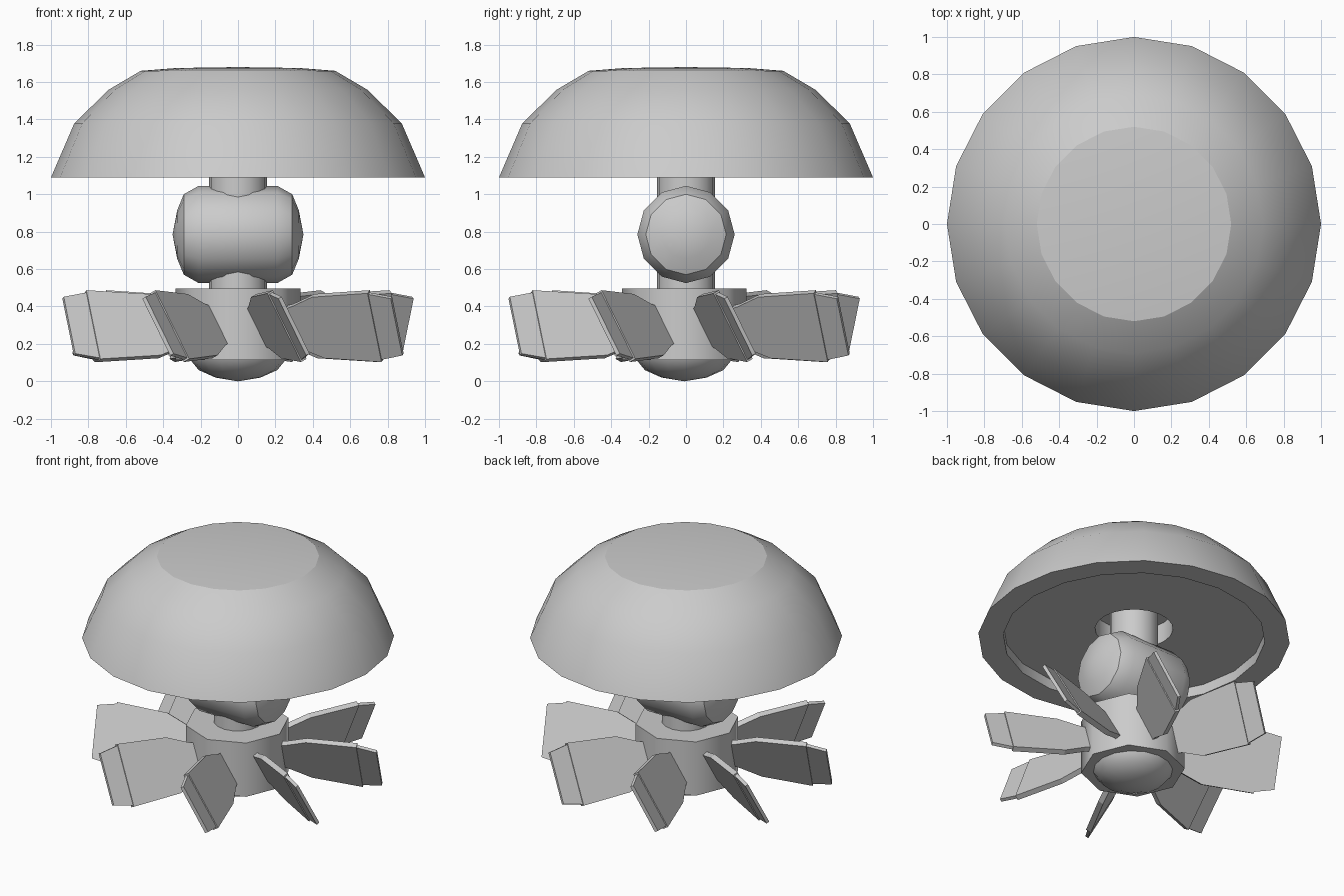
import bpy, bmesh, math
from mathutils import Matrix, Vector

if "Cube" in bpy.data.objects:
    bpy.data.objects.remove(bpy.data.objects["Cube"])


def finish(name, bm, angle=None, matrix=None):
    if matrix is not None:
        bm.transform(matrix)
    bmesh.ops.recalc_face_normals(bm, faces=bm.faces)
    me = bpy.data.meshes.new(name)
    bm.to_mesh(me)
    bm.free()
    ob = bpy.data.objects.new(name, me)
    bpy.context.collection.objects.link(ob)
    if angle:
        bpy.ops.object.select_all(action='DESELECT')
        ob.select_set(True)
        bpy.context.view_layer.objects.active = ob
        bpy.ops.object.shade_smooth_by_angle(angle=math.radians(angle))
    return ob


def lathe(name, profile, sides, angle, matrix=None):
    """Revolve (radius, height) points around z."""
    bm = bmesh.new()
    rings = []
    for r, z in profile:
        if r == 0:
            rings.append([bm.verts.new((0, 0, z))] * sides)
        else:
            rings.append([bm.verts.new((r * math.cos(2 * math.pi * i / sides),
                                        r * math.sin(2 * math.pi * i / sides), z))
                          for i in range(sides)])
    for a, b in zip(rings, rings[1:]):
        for i in range(sides):
            j = (i + 1) % sides
            quad = list(dict.fromkeys((a[i], a[j], b[j], b[i])))
            if len(quad) > 2:
                bm.faces.new(quad)
    return finish(name, bm, angle, matrix)


def plate(bm, stations, thick, to_world):
    """Flat symmetric plate from (radial position, half chord) stations."""
    outline = [(r, h) for r, h in stations] + [(r, -h) for r, h in reversed(stations)]
    sides = [[bm.verts.new(to_world(r, h, s * thick / 2)) for r, h in outline]
             for s in (-1, 1)]
    bm.faces.new(sides[0])
    bm.faces.new(list(reversed(sides[1])))
    n = len(outline)
    for i in range(n):
        j = (i + 1) % n
        bm.faces.new((sides[0][i], sides[0][j], sides[1][j], sides[1][i]))


# domed cap with recessed underside and a hole for the column
lathe("dome", [(0, 1.68), (0.33, 1.675), (0.52, 1.66), (0.69, 1.56), (0.875, 1.38),
               (1.0, 1.09), (0.84, 1.09), (0.84, 1.16), (0.25, 1.16),
               (0.25, 1.3), (0, 1.3)], 20, 25)

# central column
lathe("column", [(0, 0.4), (0.155, 0.4), (0.155, 1.32), (0, 1.32)], 16, 40)

# horizontal capsule tank along x
to_x = Matrix.Translation((0, 0, 0.785)) @ Matrix.Rotation(math.pi / 2, 4, 'Y')
half = [(0, 0.35), (0.13, 0.325), (0.215, 0.29), (0.26, 0.21)]
lathe("tank", half + [(r, -z) for r, z in reversed(half)], 12, 35, to_x)

# octagonal hub and its rounded bottom
low = Matrix.Translation((0, -0.01, 0))
lathe("hub", [(0, 0.495), (0.333, 0.495), (0.333, 0.115), (0, 0.115)], 8, 50, low)
lathe("hub_bottom", [(0, 0.13), (0.26, 0.13), (0.255, 0.115), (0.21, 0.06),
                     (0.12, 0.02), (0, 0)], 16, 40, low)

# eight pitched blades, each with a thinner tip
PITCH = math.radians(28)
for k in range(8):
    th = math.radians(22.5 + 45 * k)
    rad = Vector((math.cos(th), math.sin(th), 0))
    tan = Vector((-math.sin(th), math.cos(th), 0))
    up = Vector((0, 0, 1))
    chord = up * math.cos(PITCH) - tan * math.sin(PITCH)
    normal = up * math.sin(PITCH) + tan * math.cos(PITCH)

    def place(r, h, n):
        sweep = -0.07 * (r - 0.28) / 0.67
        return (rad * r + tan * sweep + chord * h + normal * n
                + Vector((0, -0.01, 0.295)))

    bm = bmesh.new()
    plate(bm, [(0.28, 0.11), (0.34, 0.125), (0.48, 0.185), (0.82, 0.208)], 0.036, place)
    plate(bm, [(0.81, 0.2), (0.95, 0.172)], 0.022, place)
    finish(f"blade_{k + 1}", bm)
